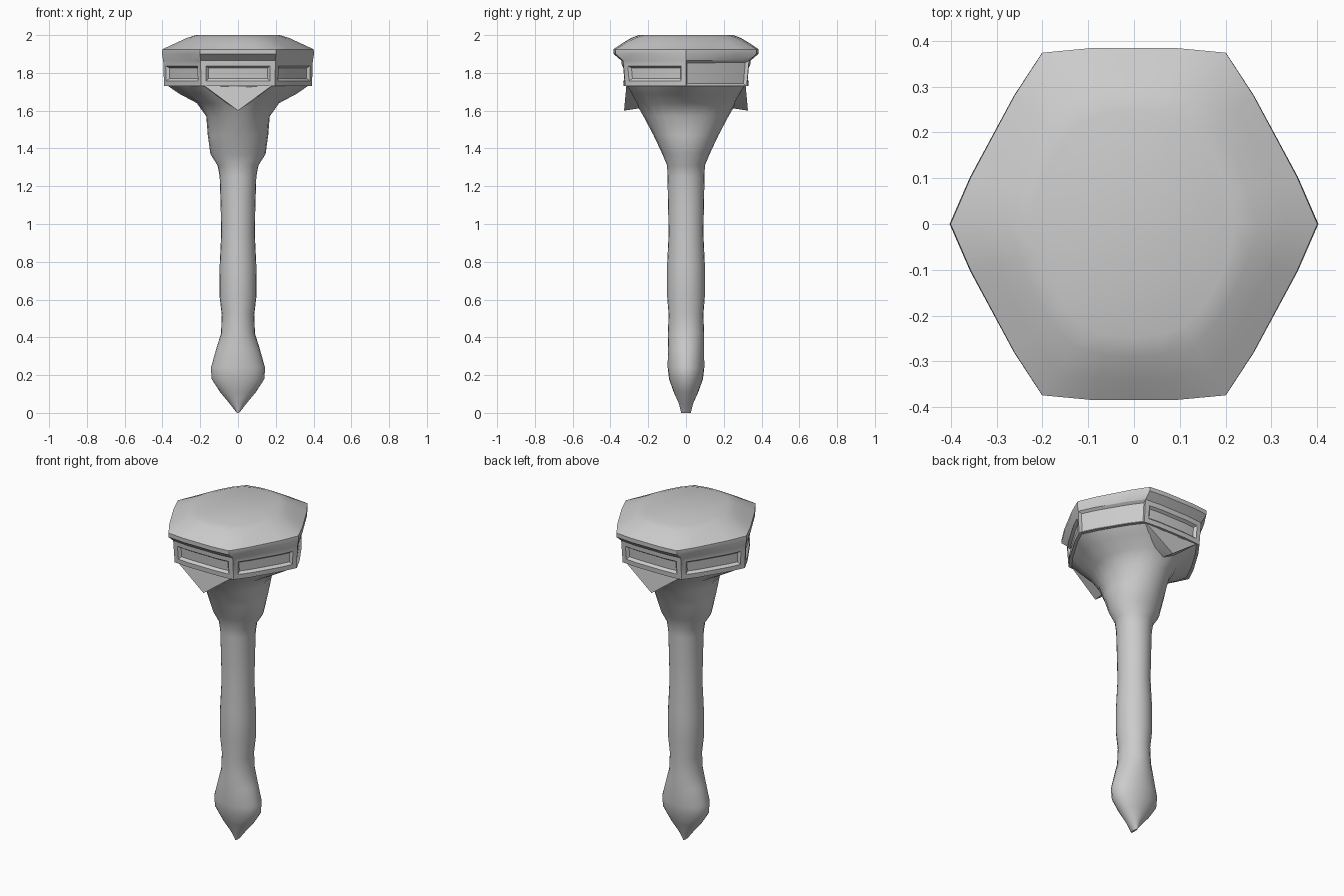
import bpy, bmesh
from math import cos, sin, pi, radians

cube = bpy.data.objects.get("Cube")
if cube:
    bpy.data.objects.remove(cube)

stone = bpy.data.materials.new("plain_grey")
stone.use_nodes = True
grey = (0.6, 0.6, 0.6, 1)
stone.diffuse_color = grey
stone.node_tree.nodes["Principled BSDF"].inputs["Base Color"].default_value = grey

SEGMENTS = 24


def finish(bm, name, angle):
    bmesh.ops.recalc_face_normals(bm, faces=bm.faces)
    mesh = bpy.data.meshes.new(name)
    bm.to_mesh(mesh)
    bm.free()
    mesh.materials.append(stone)
    obj = bpy.data.objects.new(name, mesh)
    bpy.context.collection.objects.link(obj)
    bpy.ops.object.select_all(action="DESELECT")
    obj.select_set(True)
    bpy.context.view_layer.objects.active = obj
    bpy.ops.object.shade_smooth_by_angle(angle=radians(angle))
    return obj


def loft(sections):
    """Rings of (height, x radius, y radius, hexagon amount), low to high."""
    bm = bmesh.new()
    rings, bands = [], []
    for z, rx, ry, hexed in sections:
        ring = []
        for i in range(SEGMENTS):
            a = 2 * pi * i / SEGMENTS
            corner = min(1 / cos(a % (pi / 3) - pi / 6), 1.125)
            r = 1 + hexed * (corner - 1)
            ring.append(bm.verts.new((rx * r * cos(a), ry * r * sin(a), z)))
        rings.append(ring)
    for low, high in zip(rings, rings[1:]):
        bands.append([bm.faces.new((low[i], low[(i + 1) % SEGMENTS],
                                    high[(i + 1) % SEGMENTS], high[i]))
                      for i in range(SEGMENTS)])
    bm.faces.new(rings[0][::-1])
    bm.faces.new(rings[-1])
    return bm, bands


# Tapered shaft with a flattened bulb and a flared neck
shaft, _ = loft([
    (0, .006, .025, 0), (.05, .045, .038, 0), (.11, .095, .065, 0),
    (.18, .14, .09, 0), (.24, .143, .097, 0), (.34, .115, .096, 0),
    (.42, .09, .096, 0), (.52, .086, .092, 0), (.62, .098, .1, 0),
    (.78, .097, .1, 0), (.95, .089, .092, 0), (1.1, .092, .095, 0),
    (1.25, .097, .098, 0), (1.31, .108, .1, 0), (1.37, .146, .125, 0),
    (1.47, .16, .172, 0), (1.57, .168, .225, 0), (1.64, .21, .265, .3),
    (1.69, .29, .3, .6), (1.735, .335, .32, 1)])
finish(shaft, "shaft", 50)

# Six sided head with a lip and a rounded cap
head, bands = loft([
    (1.73, .348, .33, 1), (1.865, .352, .342, 1), (1.9, .358, .383, 1),
    (1.925, .356, .384, 1), (1.955, .305, .34, .8), (1.985, .255, .29, .5),
    (2, .215, .25, .2)])

# Shallow sunk panel in every side of the head
for side in range(6):
    panel = bands[0][side * 4:side * 4 + 4]
    bmesh.ops.inset_region(head, faces=panel, thickness=.028, depth=0,
                           use_even_offset=True)
    bmesh.ops.inset_region(head, faces=panel, thickness=.012, depth=-.015,
                           use_even_offset=True)
finish(head, "head", 35)

# Pointed prongs hanging below the front and back of the head
for name, s in (("front_prong", -1), ("back_prong", 1)):
    bm = bmesh.new()
    outer = [(-.19, .315, 1.74), (.19, .315, 1.74), (0, .328, 1.6)]
    inner = [(-.15, .16, 1.7), (.15, .16, 1.7), (0, .2, 1.62)]
    for x, y, z in outer + inner:
        bm.verts.new((x, s * y, z))
    bmesh.ops.convex_hull(bm, input=bm.verts)
    finish(bm, name, 40)
